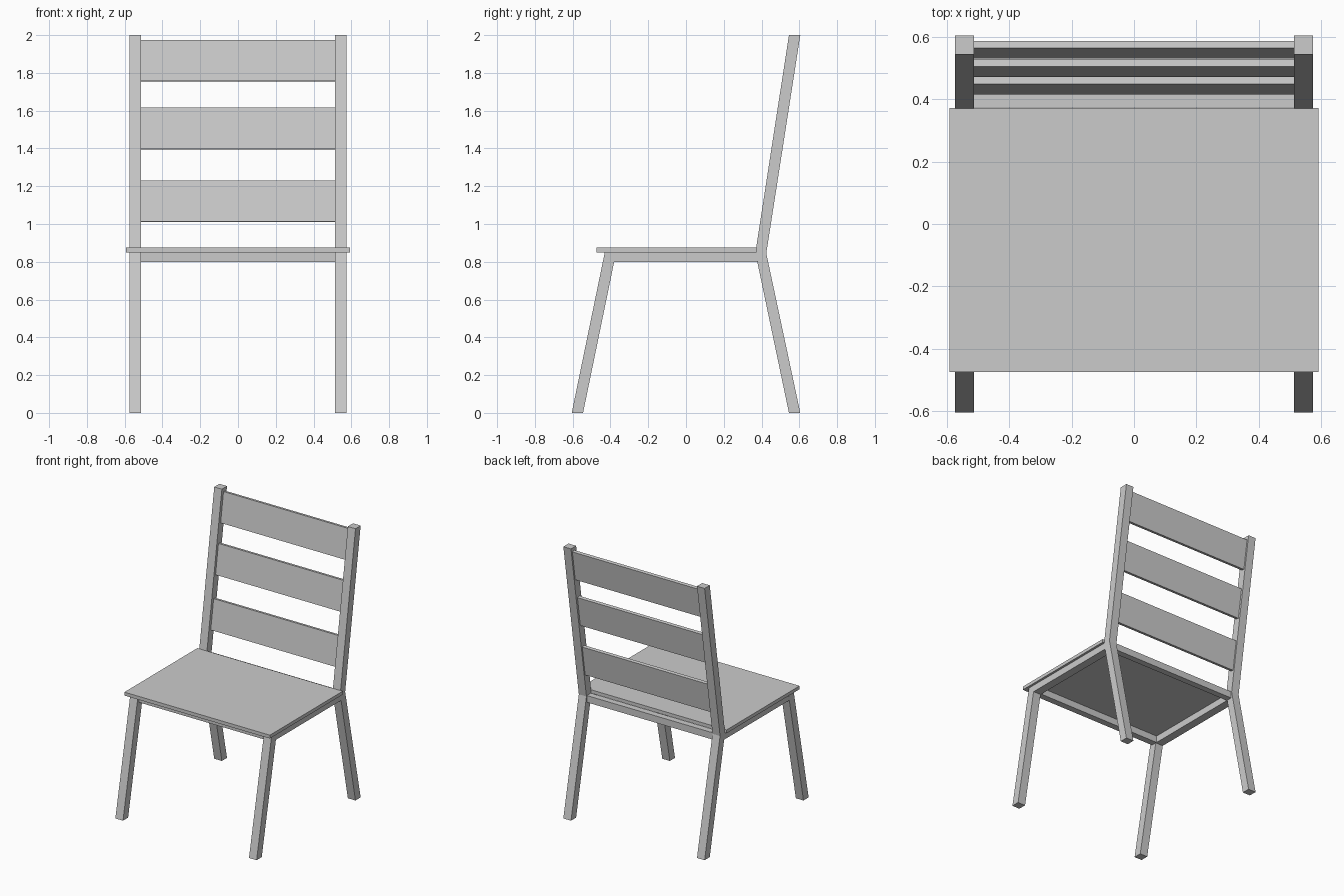
import bpy
import bmesh

default = bpy.data.objects.get("Cube")
if default:
    bpy.data.objects.remove(default, do_unlink=True)

# One plain grey for the whole chair
grey = bpy.data.materials.new("light_grey")
grey.use_nodes = True
colour = (0.6, 0.6, 0.6, 1.0)
grey.diffuse_color = colour
grey.node_tree.nodes["Principled BSDF"].inputs["Base Color"].default_value = colour


def prism(name, profile, x0, x1, mirror=False):
    """Extrude a (y, z) side profile from x0 to x1, optionally mirrored in x."""
    bm = bmesh.new()
    base = bm.faces.new([bm.verts.new((x0, y, z)) for y, z in profile])
    side = bmesh.ops.extrude_face_region(bm, geom=[base])
    verts = [v for v in side["geom"] if isinstance(v, bmesh.types.BMVert)]
    bmesh.ops.translate(bm, verts=verts, vec=(x1 - x0, 0, 0))
    bmesh.ops.recalc_face_normals(bm, faces=bm.faces[:])
    mesh = bpy.data.meshes.new(name)
    bm.to_mesh(mesh)
    bm.free()
    mesh.materials.append(grey)
    obj = bpy.data.objects.new(name, mesh)
    bpy.context.collection.objects.link(obj)
    if mirror:
        obj.modifiers.new("Mirror", "MIRROR").use_axis[0] = True
    return obj


def box_profile(y0, y1, z0, z1):
    return [(y0, z0), (y1, z0), (y1, z1), (y0, z1)]


INNER, OUTER = 0.513, 0.575      # leg faces
RAIL, UNDER, TOP = 0.80, 0.85, 0.875

# Seat board
prism("seat", box_profile(-0.475, 0.373, UNDER, TOP), -0.592, 0.592)

# Splayed front legs
prism("front_legs",
      [(-0.605, 0), (-0.545, 0), (-0.37, UNDER), (-0.43, UNDER)],
      INNER, OUTER, mirror=True)

# Rear legs bend at the seat and continue up as back posts
prism("rear_legs_and_posts",
      [(0.545, 0), (0.605, 0), (0.425, 0.845), (0.605, 2),
       (0.545, 2), (0.37, 0.865), (0.37, 0.835)],
      INNER, OUTER, mirror=True)

# Rails under the seat
prism("side_rails",
      [(-0.38, RAIL), (0.377, RAIL), (0.37, UNDER), (-0.37, UNDER)],
      INNER, OUTER, mirror=True)
prism("front_rail", box_profile(-0.42, -0.372, RAIL, UNDER), -INNER, INNER)
prism("rear_rail", box_profile(0.374, 0.42, RAIL, UNDER), -INNER, INNER)

# Three leaning back slats
LEAN, HEIGHT, DEPTH = 0.153, 0.218, 0.024
for name, y, z in (("lower_slat", 0.416, 1.013),
                   ("middle_slat", 0.472, 1.398),
                   ("upper_slat", 0.531, 1.757)):
    drop = DEPTH * LEAN
    top_y, top_z = y + HEIGHT * LEAN, z + HEIGHT
    prism(name, [(y, z), (y + DEPTH, z - drop),
                 (top_y + DEPTH, top_z - drop), (top_y, top_z)],
          -INNER, INNER)
